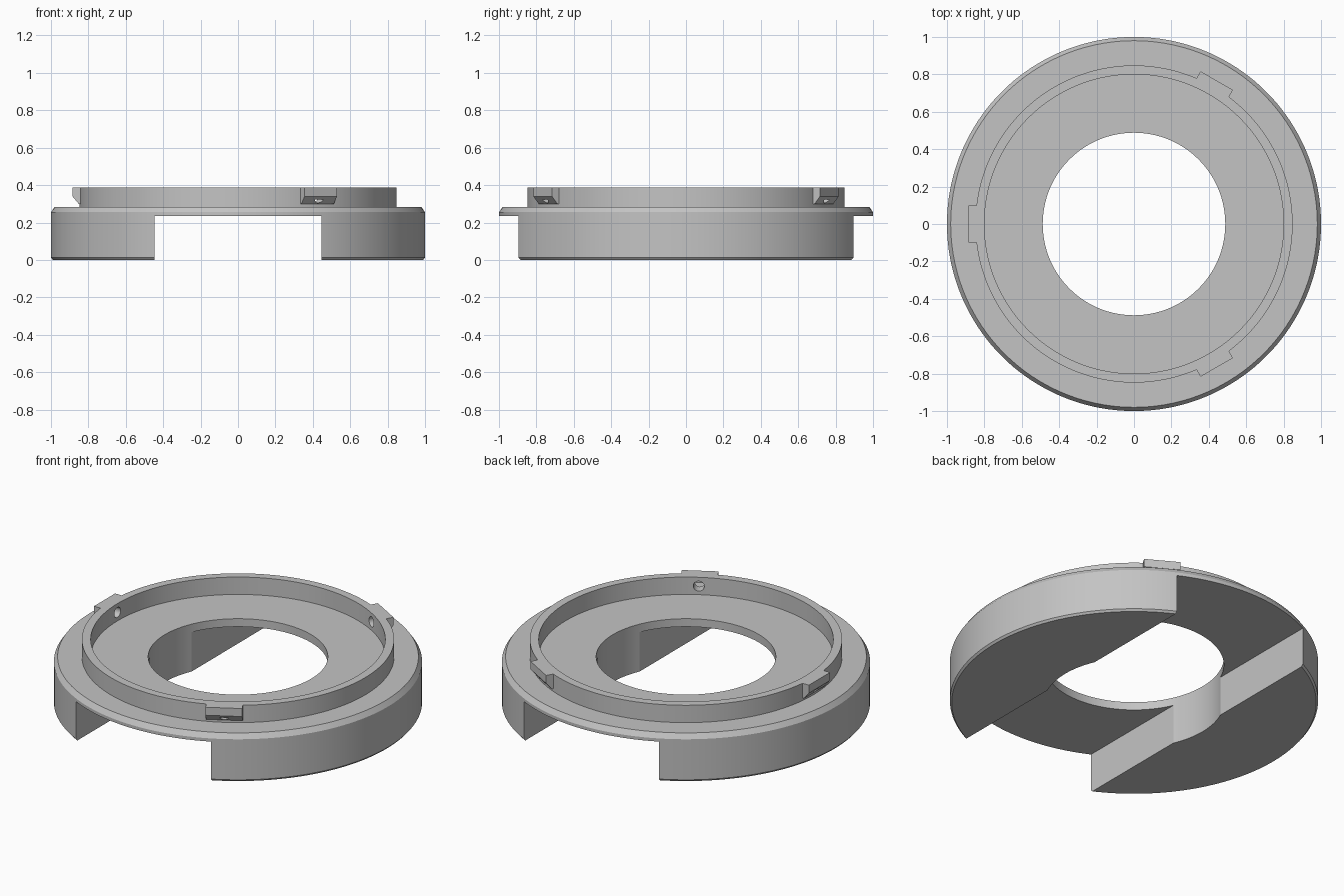
import bpy, bmesh
from math import radians, cos, sin, pi
from mathutils import Matrix, Vector

cube = bpy.data.objects.get("Cube")
if cube:
    bpy.data.objects.remove(cube, do_unlink=True)

SEGMENTS = 180
TAB_ANGLES = (60, 180, 300)

grey = bpy.data.materials.new("plain grey")
grey.use_nodes = True
colour = (0.55, 0.55, 0.55, 1)
grey.diffuse_color = colour
grey.node_tree.nodes["Principled BSDF"].inputs["Base Color"].default_value = colour


def make_object(name, bm):
    bmesh.ops.recalc_face_normals(bm, faces=bm.faces)
    mesh = bpy.data.meshes.new(name)
    bm.to_mesh(mesh)
    bm.free()
    mesh.materials.append(grey)
    obj = bpy.data.objects.new(name, mesh)
    bpy.context.collection.objects.link(obj)
    return obj


def lathe(name, profile):
    """Closed (radius, height) profile turned about z."""
    bm = bmesh.new()
    rings = []
    for i in range(SEGMENTS):
        a = 2 * pi * i / SEGMENTS
        rings.append([bm.verts.new((r * cos(a), r * sin(a), z)) for r, z in profile])
    n = len(profile)
    for i, ring in enumerate(rings):
        after = rings[(i + 1) % SEGMENTS]
        for j in range(n):
            k = (j + 1) % n
            bm.faces.new((ring[j], after[j], after[k], ring[k]))
    return make_object(name, bm)


def prism(name, profile, width, angle):
    """Radial (radius, height) profile given a width, then turned to an angle."""
    bm = bmesh.new()
    face = bm.faces.new([bm.verts.new((r, -width / 2, z)) for r, z in profile])
    out = bmesh.ops.extrude_face_region(bm, geom=[face])["geom"]
    moved = [v for v in out if isinstance(v, bmesh.types.BMVert)]
    bmesh.ops.translate(bm, verts=moved, vec=Vector((0, width, 0)))
    bmesh.ops.transform(bm, matrix=Matrix.Rotation(radians(angle), 4, 'Z'), verts=bm.verts)
    return make_object(name, bm)


def pin(name, radius, start, end, height, angle):
    """Radial cylinder used for the screw holes."""
    bm = bmesh.new()
    bmesh.ops.create_cone(bm, cap_ends=True, segments=32, radius1=radius,
                          radius2=radius, depth=end - start)
    place = (Matrix.Rotation(radians(angle), 4, 'Z')
             @ Matrix.Translation(((start + end) / 2, 0, height))
             @ Matrix.Rotation(pi / 2, 4, 'Y'))
    bmesh.ops.transform(bm, matrix=place, verts=bm.verts)
    return make_object(name, bm)


def cut(target, cutter):
    mod = target.modifiers.new("cut", 'BOOLEAN')
    mod.operation = 'DIFFERENCE'
    mod.solver = 'EXACT'
    mod.object = cutter
    bpy.context.view_layer.objects.active = target
    bpy.ops.object.modifier_apply(modifier=mod.name)


# Chamfered base ring with the raised collar
body = lathe("ring_body", [
    (0.488, 0), (0.99, 0), (1, 0.012), (1, 0.255), (0.98, 0.284),
    (0.848, 0.284), (0.848, 0.388), (0.8, 0.388), (0.8, 0.284), (0.488, 0.284)])

# Straight channel across the underside
channel = prism("channel_cutter", [(-1.2, -0.1), (1.2, -0.1), (1.2, 0.236), (-1.2, 0.236)],
                0.892, 90)
cutters = [channel]
cut(body, channel)

# Three locking tabs with sloped undersides and blind screw holes
tabs = []
for number, angle in enumerate(TAB_ANGLES, 1):
    tab = prism(f"locking_tab_{number}", [
        (0.842, 0.3), (0.852, 0.3), (0.885, 0.34), (0.885, 0.388), (0.842, 0.388)], 0.2, angle)
    hole = pin(f"hole_cutter_{number}", 0.03, 0.74, 0.87, 0.335, angle)
    cut(body, hole)
    cut(tab, hole)
    tabs.append(tab)
    cutters.append(hole)

for cutter in cutters:
    bpy.data.objects.remove(cutter, do_unlink=True)

# Smooth round walls, crisp edges
bpy.ops.object.select_all(action='DESELECT')
for obj in [body] + tabs:
    obj.select_set(True)
bpy.context.view_layer.objects.active = body
bpy.ops.object.shade_smooth_by_angle(angle=radians(20))
